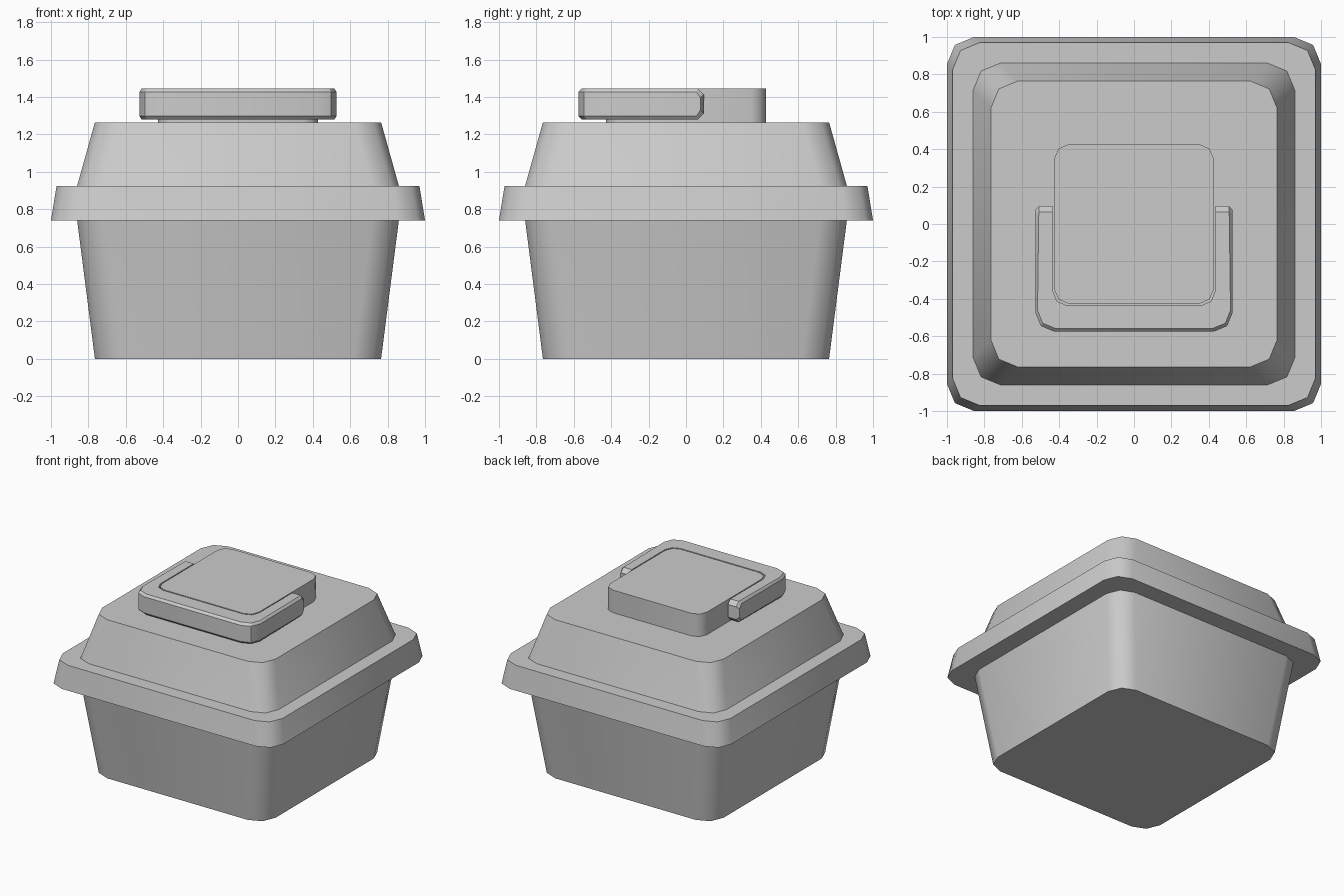
import bpy
import bmesh
import math
from mathutils import Vector

cube = bpy.data.objects.get("Cube")
if cube:
    bpy.data.objects.remove(cube, do_unlink=True)

grey = bpy.data.materials.new("plain grey")
grey.use_nodes = True
colour = (0.6, 0.6, 0.6, 1)
grey.diffuse_color = colour
grey.node_tree.nodes["Principled BSDF"].inputs["Base Color"].default_value = colour


def corner(cx, cy, r, start):
    """Three points of a two-segment rounded corner."""
    return [Vector((cx + r * math.cos(math.radians(start + a)),
                    cy + r * math.sin(math.radians(start + a)))) for a in (0, 45, 90)]


def rounded_square(half, r):
    c = half - r
    return (corner(c, c, r, 0) + corner(-c, c, r, 90)
            + corner(-c, -c, r, 180) + corner(c, -c, r, 270))


def loft(name, rings, smooth_angle):
    """Bridge a list of closed point rings and cap both ends."""
    bm = bmesh.new()
    loops = [[bm.verts.new(p) for p in ring] for ring in rings]
    for low, high in zip(loops, loops[1:]):
        for i in range(len(low)):
            j = (i + 1) % len(low)
            bm.faces.new((low[i], low[j], high[j], high[i]))
    bm.faces.new(loops[0])
    bm.faces.new(loops[-1])
    bmesh.ops.recalc_face_normals(bm, faces=bm.faces)
    mesh = bpy.data.meshes.new(name)
    bm.to_mesh(mesh)
    bm.free()
    obj = bpy.data.objects.new(name, mesh)
    bpy.context.collection.objects.link(obj)
    mesh.materials.append(grey)
    bpy.ops.object.select_all(action="DESELECT")
    obj.select_set(True)
    bpy.context.view_layer.objects.active = obj
    bpy.ops.object.shade_smooth_by_angle(angle=math.radians(smooth_angle))
    return obj


def tapered_box(name, z0, half0, z1, half1, r):
    loft(name, [[(p.x, p.y, z) for p in rounded_square(half, r)]
                for z, half in ((z0, half0), (z1, half1))], 50)


# Tub, overhanging rim, sloped lid and raised square on the lid
tapered_box("tub", 0, 0.765, 0.74, 0.86, 0.145)
tapered_box("rim", 0.74, 1.0, 0.925, 0.97, 0.145)
tapered_box("lid", 0.925, 0.86, 1.265, 0.765, 0.145)
tapered_box("lid_knob", 1.265, 0.427, 1.445, 0.427, 0.08)

# U-shaped handle: matching inner and outer paths around the knob front
BOTTOM, TOP, BEVEL, END_CUT = 1.28, 1.445, 0.018, 0.032
END_Y = 0.095


def u_path(half, front, r):
    ends = [(half, END_Y), (half, END_Y - END_CUT)]
    right = [Vector(p) for p in ends]
    left = [Vector((-x, y)) for x, y in reversed(ends)]
    front_left = corner(-(half - r), front + r, r, 180)
    front_right = corner(half - r, front + r, r, 270)
    return right + front_right[::-1] + front_left[::-1] + left


inner = u_path(0.435, -0.437, 0.08)
outer = u_path(0.527, -0.575, 0.1)
sections = []
for i, (a, b) in enumerate(zip(inner, outer)):
    cut = END_CUT if i in (0, len(inner) - 1) else 0
    z0, z1 = BOTTOM + cut, TOP - cut
    side = (b - a).normalized()
    shoulder = b - side * BEVEL
    # The outer face stops short of the tip, so the bevel wraps round the end
    edge = b.copy()
    if i in (0, 1, len(inner) - 2, len(inner) - 1):
        edge.y -= BEVEL * (1 if cut else 0.4)
    profile = [(a, z0), (shoulder, z0), (edge, z0 + BEVEL),
               (edge, z1 - BEVEL), (shoulder, z1), (a, z1)]
    sections.append([(p.x, p.y, z) for p, z in profile])
loft("lid_handle", sections, 30)
